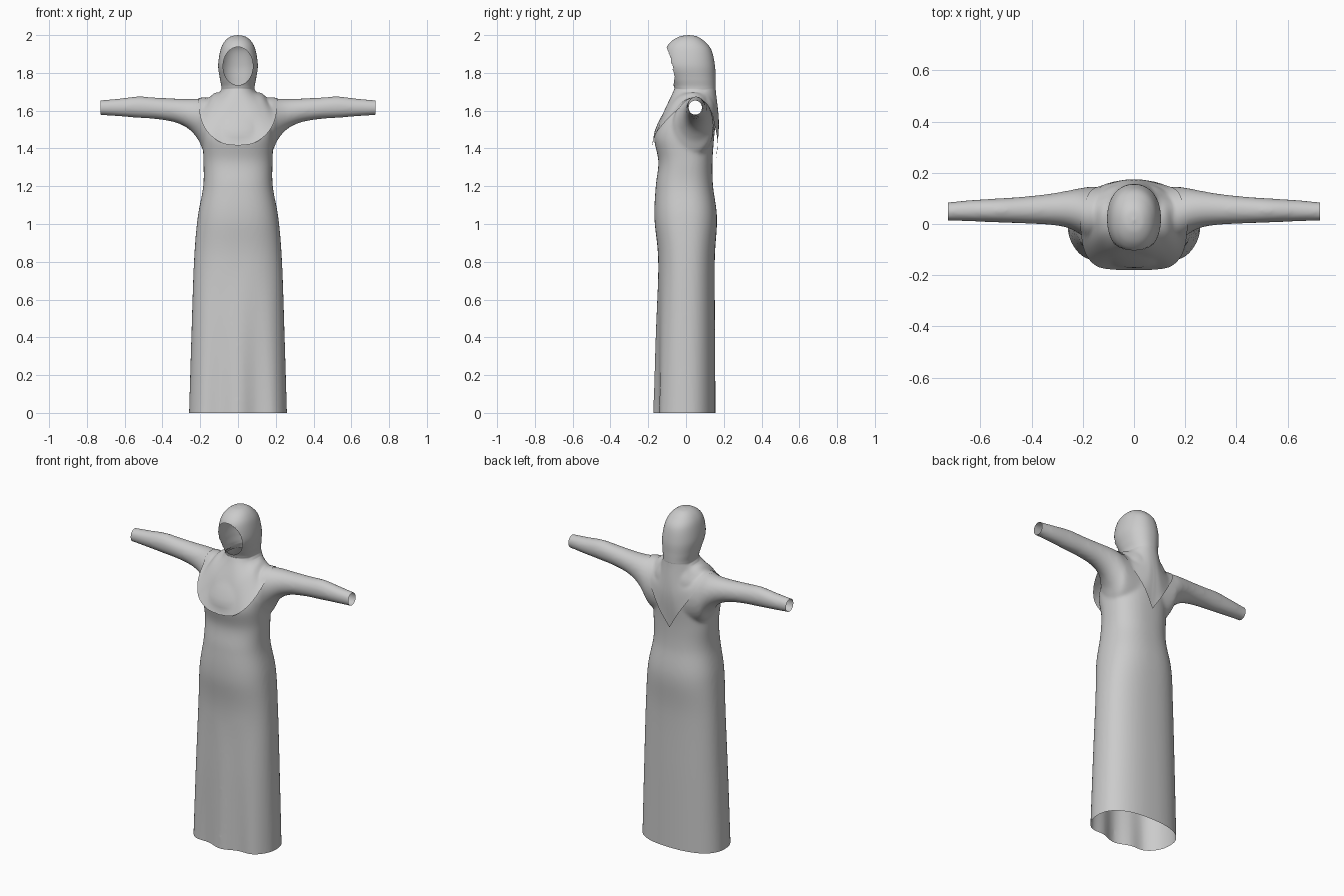
import bpy, bmesh, math
from mathutils import Vector
from mathutils.bvhtree import BVHTree

cube = bpy.data.objects.get("Cube")
if cube:
    bpy.data.objects.remove(cube)

grey = bpy.data.materials.new("light_grey_cloth")
grey.use_nodes = True
grey.diffuse_color = (0.6, 0.6, 0.6, 1)
grey.node_tree.nodes["Principled BSDF"].inputs["Base Color"].default_value = (0.6, 0.6, 0.6, 1)

SEG = 96


def spline(points, steps):
    """Smooth curve through the points."""
    p = [Vector(q) for q in points]
    p = [2 * p[0] - p[1]] + p + [2 * p[-1] - p[-2]]
    out = []
    for i in range(1, len(p) - 2):
        a, b, c, d = p[i - 1:i + 3]
        for k in range(steps):
            t = k / steps
            out.append(0.5 * (2 * b + (c - a) * t + (2 * a - 5 * b + 4 * c - d) * t * t
                              + (3 * b - a - 3 * c + d) * t ** 3))
    return out + [p[-2]]


def power(v, e):
    return math.copysign(abs(v) ** e, v)


def oval(a0, a1, b0, b1, squareness=2.0):
    """Oval between a0..a1 and b0..b1, starting at the b0 side."""
    e = 2 / squareness
    for i in range(SEG):
        t = 2 * math.pi * i / SEG
        yield ((a0 + a1) / 2 + (a1 - a0) / 2 * power(math.sin(t), e),
               (b0 + b1) / 2 - (b1 - b0) / 2 * power(math.cos(t), e))


def loft(bm, rings, caps=False):
    rows = [[bm.verts.new(p) for p in ring] for ring in rings]
    for r, s in zip(rows, rows[1:]):
        for i in range(SEG):
            j = (i + 1) % SEG
            bm.faces.new((r[i], r[j], s[j], s[i]))
    if caps:
        bm.faces.new(rows[0])
        bm.faces.new(rows[-1])
    bmesh.ops.recalc_face_normals(bm, faces=bm.faces)
    return rows


def add_object(name, bm):
    mesh = bpy.data.meshes.new(name)
    bm.to_mesh(mesh)
    bm.free()
    mesh.materials.append(grey)
    obj = bpy.data.objects.new(name, mesh)
    bpy.context.collection.objects.link(obj)
    return obj


def shade(obj):
    bpy.ops.object.select_all(action='DESELECT')
    obj.select_set(True)
    bpy.context.view_layer.objects.active = obj
    bpy.ops.object.shade_smooth_by_angle(angle=math.radians(50))


# Gown body: height, half width, front, back
body = [(-0.1, 0.262, -0.162, 0.156), (0.4, 0.247, -0.155, 0.154), (0.8, 0.233, -0.147, 0.152),
        (1.03, 0.214, -0.167, 0.164), (1.2, 0.184, -0.16, 0.143), (1.33, 0.183, -0.146, 0.14),
        (1.45, 0.187, -0.168, 0.148), (1.53, 0.185, -0.145, 0.155), (1.61, 0.16, -0.1, 0.155),
        (1.66, 0.12, -0.06, 0.145), (1.73, 0.07, -0.03, 0.12)]
rings = []
for row in spline([(z, w, f) for z, w, f, b in body], 8):
    rings.append(row)
backs = spline([(z, b, 0) for z, w, f, b in body], 8)
body_rings = []
for (z, w, f), (_, b, _) in zip(rings, backs):
    fold = 0.012 * max(0, 1 - z / 0.75)
    ring = []
    for x, y in oval(-w, w, f, b, 2.4):
        front = max(0, -y / 0.15)
        ring.append((x, y - fold * front * math.cos(x / w * 8), z))
    body_rings.append(ring)
bm = bmesh.new()
loft(bm, body_rings, True)

# Sleeves: distance out, front, back, bottom, top
sleeve = [(0.08, -0.06, 0.145, 1.34, 1.66), (0.17, -0.07, 0.145, 1.37, 1.665),
          (0.21, -0.04, 0.14, 1.445, 1.664), (0.26, -0.015, 0.13, 1.502, 1.663),
          (0.33, -0.003, 0.118, 1.537, 1.664), (0.43, 0.002, 0.107, 1.555, 1.669),
          (0.53, 0.006, 0.1, 1.562, 1.675), (0.63, 0.01, 0.094, 1.57, 1.664),
          (0.73, 0.013, 0.085, 1.577, 1.655), (0.78, 0.013, 0.083, 1.578, 1.654)]
lows = spline([(x, f, b) for x, f, b, lo, hi in sleeve], 5)
highs = spline([(x, lo, hi) for x, f, b, lo, hi in sleeve], 5)
for side in (-1, 1):
    loft(bm, [[(side * x, y, z) for y, z in oval(f, b, lo, hi)]
              for (x, f, b), (_, lo, hi) in zip(lows, highs)], True)
gown = add_object("gown", bm)

# Fuse body and sleeves into one cloth, then soften the joins
remesh = gown.modifiers.new("fuse", 'REMESH')
remesh.mode = 'VOXEL'
remesh.voxel_size = 0.009
soften = gown.modifiers.new("soften", 'SMOOTH')
soften.factor = 0.5
soften.iterations = 10
graph = bpy.context.evaluated_depsgraph_get()
bm = bmesh.new()
bm.from_object(gown, graph)
skin = BVHTree.FromBMesh(bm)

# Open the hem, cuffs and neck
for point, normal in (((0, 0, 0), (0, 0, -1)), ((0.727, 0, 0), (1, 0, 0)),
                      ((-0.727, 0, 0), (-1, 0, 0)), ((0, 0, 1.69), (0, 0, 1))):
    bmesh.ops.bisect_plane(bm, geom=bm.verts[:] + bm.edges[:] + bm.faces[:], dist=1e-5,
                           plane_co=point, plane_no=normal, clear_outer=True)
gown.modifiers.clear()
bm.to_mesh(gown.data)
bm.free()
gown.data.materials.clear()
gown.data.materials.append(grey)
shade(gown)

# Headscarf hood: height, half width, front, back
hood = [(2.0, 0.002, 0.013, 0.017), (1.992, 0.04, -0.035, 0.06), (1.965, 0.072, -0.08, 0.1),
        (1.92, 0.093, -0.108, 0.135), (1.84, 0.105, -0.113, 0.153), (1.77, 0.096, -0.082, 0.156),
        (1.725, 0.088, -0.063, 0.157), (1.7, 0.094, -0.068, 0.158)]
columns = [[(x, y, z) for x, y in oval(-w, w, f, b, 2.2)] for z, w, f, b in hood]

# Headscarf shoulders and hem, from front centre to back centre
shoulder = [(0, -0.125, 1.575), (0.07, -0.12, 1.585), (0.11, -0.09, 1.62), (0.135, -0.04, 1.66),
            (0.135, 0.03, 1.685), (0.13, 0.09, 1.665), (0.09, 0.145, 1.6), (0.04, 0.17, 1.56),
            (0, 0.174, 1.53)]
hem = [(0, -0.18, 1.415), (0.08, -0.178, 1.427), (0.145, -0.165, 1.47), (0.187, -0.12, 1.53),
       (0.205, -0.05, 1.6), (0.203, 0.04, 1.66), (0.165, 0.125, 1.59), (0.075, 0.166, 1.45),
       (0, 0.158, 1.33)]
for half in (shoulder, hem):
    path = spline(half, SEG // 16)
    columns.append(path + [Vector((-p.x, p.y, p.z)) for p in path[-2:0:-1]])
bm = bmesh.new()
strips = [spline(column, 8) for column in zip(*columns)]
rows = loft(bm, list(zip(*strips)))
bm.faces.new(rows[0])
bmesh.ops.recalc_face_normals(bm, faces=bm.faces)

# Keep the scarf lying on top of the gown
for v in bm.verts:
    if v.co.z < 1.72:
        p, n, _, _ = skin.find_nearest(v.co)
        if (v.co - p).dot(n) < 0.005:
            v.co = p + n * 0.005

# Face opening
def face_distance(p):
    return math.hypot(p.x / 0.079, (p.z - 1.836) / 0.101)


hole = [f for f in bm.faces
        if f.calc_center_median().y < 0 and face_distance(f.calc_center_median()) < 1]
bmesh.ops.delete(bm, geom=hole, context='FACES')
for v in bm.verts:
    if v.is_boundary and v not in rows[-1]:
        s = 1 / face_distance(v.co)
        v.co.x *= s
        v.co.z = 1.836 + (v.co.z - 1.836) * s
shade(add_object("headscarf", bm))
